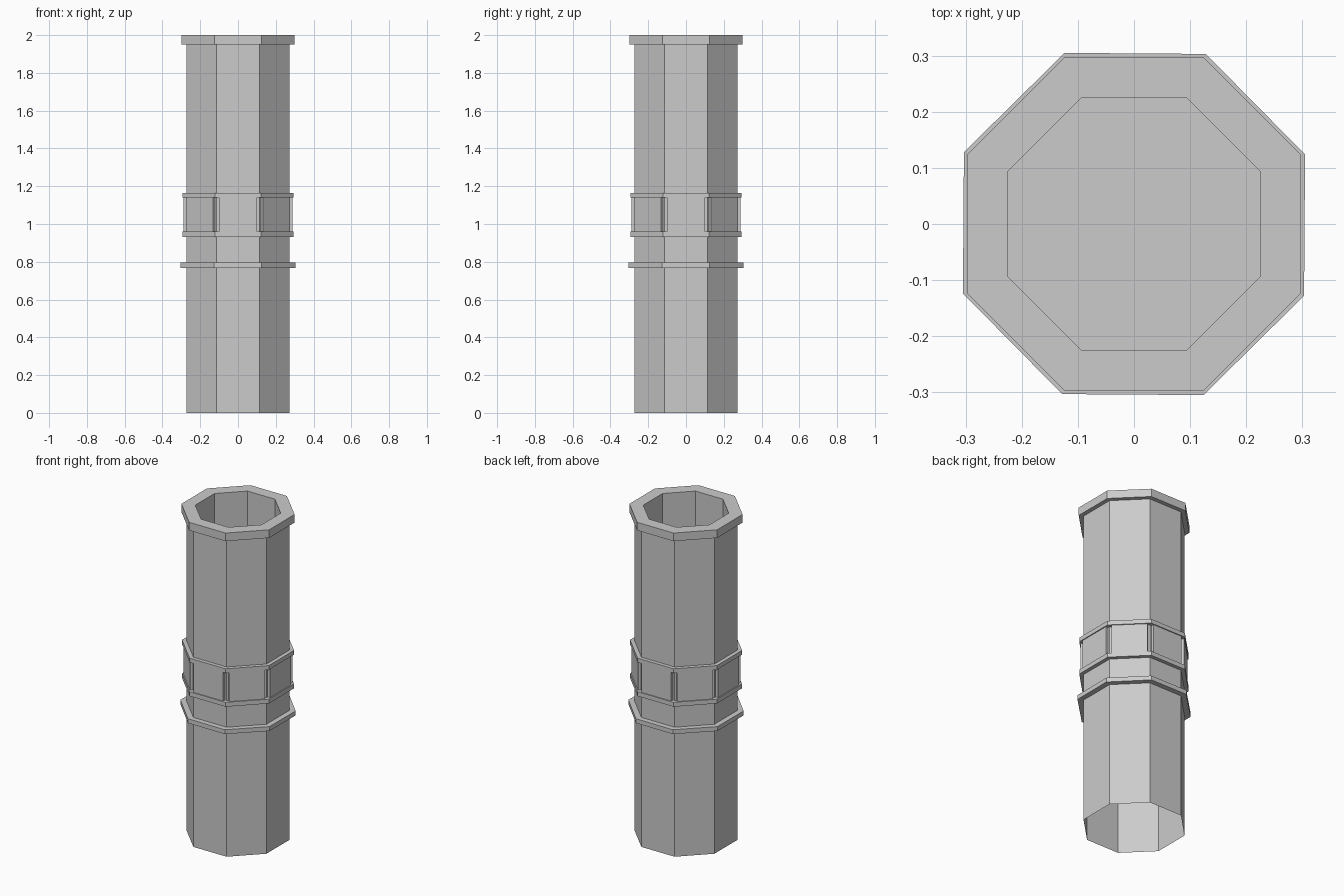
import bpy
import math

default = bpy.data.objects.get("Cube")
if default:
    bpy.data.objects.remove(default, do_unlink=True)

grey = bpy.data.materials.new("plain grey")
grey.use_nodes = True
COLOUR = (0.6, 0.6, 0.6, 1)
grey.diffuse_color = COLOUR
grey.node_tree.nodes["Principled BSDF"].inputs["Base Color"].default_value = COLOUR

SIDES = 8
STEP = math.tau / SIDES


def add_mesh(name, verts, faces):
    mesh = bpy.data.meshes.new(name)
    mesh.from_pydata(verts, [], faces)
    mesh.materials.append(grey)
    obj = bpy.data.objects.new(name, mesh)
    bpy.context.collection.objects.link(obj)
    return obj


def lathe(name, profile, closed=False, cap_end=False, turn=0.0):
    """Octagonal sweep of (flat-to-centre distance, height) points."""
    verts = []
    for apothem, z in profile:
        r = apothem / math.cos(STEP / 2)
        for i in range(SIDES):
            a = (i + 0.5) * STEP + turn
            verts.append((r * math.cos(a), r * math.sin(a), z))
    count = len(profile)
    faces = []
    for k in range(count if closed else count - 1):
        lo, hi = k * SIDES, (k + 1) % count * SIDES
        for i in range(SIDES):
            j = (i + 1) % SIDES
            faces.append((lo + i, lo + j, hi + j, hi + i))
    if cap_end:
        faces.append(tuple(range((count - 1) * SIDES, count * SIDES)))
    return add_mesh(name, verts, faces)


BODY = 0.272

# Hollow column, open below, with a thick lip and a recessed well on top
lathe("column", [(BODY, 0), (BODY, 1.95), (0.298, 1.95), (0.298, 2),
                 (0.225, 2), (0.225, 1.4)], cap_end=True)

# Thin bands around the column
for name, outer, low, high, turn in (
        ("lower_collar", 0.304, 0.768, 0.795, -0.007),
        ("panel_band_bottom", 0.295, 0.932, 0.959, 0),
        ("panel_band_top", 0.295, 1.139, 1.165, 0)):
    inner = BODY - 0.005
    lathe(name, [(inner, low), (outer, low), (outer, high), (inner, high)],
          closed=True, turn=turn)

# Raised panel on each flat between the two upper bands
for i in range(SIDES):
    bpy.ops.mesh.primitive_cube_add(size=1)
    panel = bpy.context.object
    panel.name = f"raised_panel_{i + 1}"
    a = i * STEP
    mid = (BODY - 0.005 + 0.289) / 2
    panel.location = (mid * math.cos(a), mid * math.sin(a), 1.049)
    panel.rotation_euler.z = a
    panel.scale = (0.022, 0.202, 0.184)
    panel.data.materials.append(grey)
